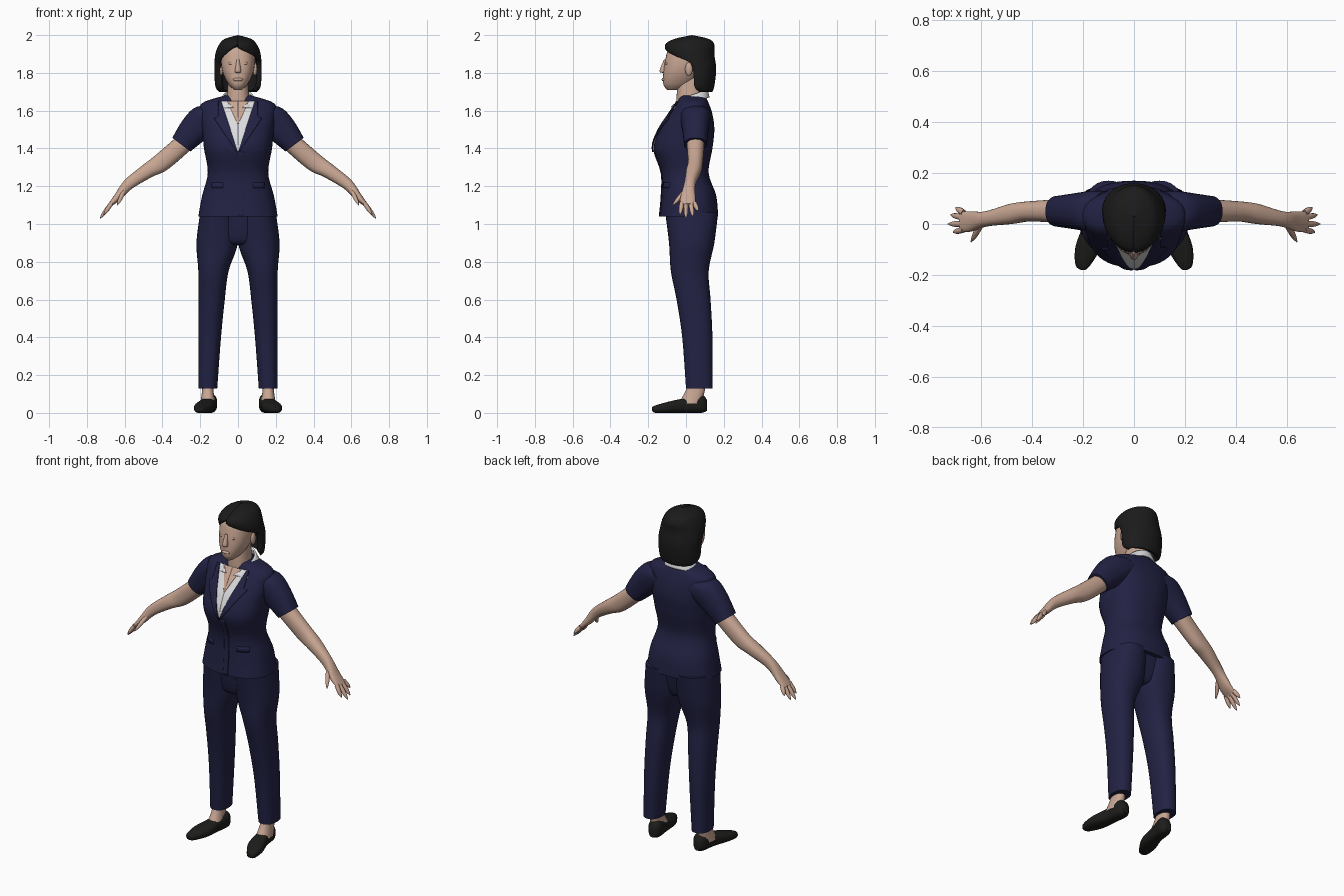
import bpy, bmesh, math
from mathutils import Vector

default_cube = bpy.data.objects.get("Cube")
if default_cube:
    bpy.data.objects.remove(default_cube, do_unlink=True)


def material(name, red, green, blue):
    mat = bpy.data.materials.new(name)
    mat.use_nodes = True
    shader = mat.node_tree.nodes["Principled BSDF"]
    shader.inputs["Base Color"].default_value = (red, green, blue, 1)
    shader.inputs["Roughness"].default_value = .8
    mat.diffuse_color = (red, green, blue, 1)
    return mat


NAVY = material("navy cloth", .016, .016, .058)
SKIN = material("skin", .58, .38, .29)
HAIR = material("black hair", .011, .011, .011)
LEATHER = material("black leather", .012, .012, .011)
WHITE = material("white cloth", .72, .72, .74)
X, Y, Z = Vector((1, 0, 0)), Vector((0, 1, 0)), Vector((0, 0, 1))


def catmull(before, start, end, after, t):
    """One coordinate of a smooth curve between start and end."""
    slope_in, slope_out = (end - before) / 2, (after - start) / 2
    gap = end - start
    return start + t * (slope_in + t * (3 * gap - 2 * slope_in - slope_out
                                        + t * (slope_in + slope_out - 2 * gap)))


def spline(rows, steps=5):
    """Smooth curve through tuples of any length."""
    padded = [rows[0], *rows, rows[-1]]
    curve = []
    for group in zip(padded, padded[1:], padded[2:], padded[3:]):
        for step in range(steps):
            curve.append(tuple(catmull(*values, step / steps) for values in zip(*group)))
    return curve + [tuple(rows[-1])]


def surface(name, mat, grid, closed=False, thickness=0, mirror=False):
    """Quads over rows of points; closed rows become a capped tube."""
    bm = bmesh.new()
    rows = [[bm.verts.new(point) for point in row] for row in grid]
    count = len(rows[0])
    for low, high in zip(rows, rows[1:]):
        for j in range(count if closed else count - 1):
            k = (j + 1) % count
            bm.faces.new((low[j], low[k], high[k], high[j]))
    if closed:
        bm.faces.new(rows[0][::-1])
        bm.faces.new(rows[-1])
        bmesh.ops.recalc_face_normals(bm, faces=bm.faces)
    mesh = bpy.data.meshes.new(name)
    bm.to_mesh(mesh)
    bm.free()
    mesh.materials.append(mat)
    obj = bpy.data.objects.new(name, mesh)
    bpy.context.collection.objects.link(obj)
    bpy.ops.object.select_all(action='DESELECT')
    obj.select_set(True)
    bpy.context.view_layer.objects.active = obj
    bpy.ops.object.shade_smooth_by_angle(angle=math.radians(50))
    if thickness:
        solidify = obj.modifiers.new("thickness", 'SOLIDIFY')
        solidify.thickness, solidify.offset = thickness, -1
    if mirror:
        obj.modifiers.new("other side", 'MIRROR').use_mirror_merge = False


def loft(name, mat, rings, u=X, v=Y, power=2.3, sides=32, mirror=False):
    """Tube through superellipse rings (x, y, z, radius_u, radius_v)."""
    def bulge(value):
        return math.copysign(abs(value) ** (2 / power), value)

    angles = [math.tau * i / sides for i in range(sides)]
    grid = [[Vector((x, y, z)) + u * ru * bulge(math.cos(a)) + v * rv * bulge(math.sin(a))
             for a in angles] for x, y, z, ru, rv in spline(rings)]
    surface(name, mat, grid, closed=True, mirror=mirror)


def stack(*rows):
    """Level rings from (height, half_width, front, back)."""
    return [(0, (front + back) / 2, z, width, (back - front) / 2) for z, width, front, back in rows]


def blob(name, mat, centre, size, mirror=False):
    """Ellipsoid made of rounded rings."""
    x, y, z = centre
    rings = []
    for i in range(-4, 5):
        a = i * math.pi / 8.1
        rings.append((x, y, z + size[2] * math.sin(a), size[0] * math.cos(a), size[1] * math.cos(a)))
    loft(name, mat, rings, power=2, sides=16, mirror=mirror)


# Jacket body
POWER = 2.4
torso = stack((1.04, .21, -.14, .17), (1.15, .19, -.13, .16), (1.27, .16, -.13, .12),
              (1.4, .18, -.17, .14), (1.5, .19, -.14, .15), (1.58, .2, -.09, .14),
              (1.64, .19, -.05, .12), (1.68, .07, -.03, .1))
loft("jacket_body", NAVY, torso, power=POWER, sides=48)
torso_curve = spline(torso)


def on_front(x, z, offset):
    """Point lying just off the front of the jacket."""
    for low, high in zip(torso_curve, torso_curve[1:]):
        if low[2] <= z <= high[2]:
            t = (z - low[2]) / (high[2] - low[2])
            _, centre, _, width, depth = (a + (b - a) * t for a, b in zip(low, high))
            reach = min(abs(x) / width, .99)
            return (x, centre - depth * (1 - reach ** POWER) ** (1 / POWER) - offset, z)


def panel(name, mat, bottom, top, inner, outer, offset, mirror=True, rows=24, columns=8):
    """Thin cloth plate between two edges given as functions of height."""
    grid = []
    for i in range(rows + 1):
        z = bottom + (top - bottom) * i / rows
        a, b = inner(z), outer(z)
        grid.append([on_front(a + (b - a) * j / columns, z, offset) for j in range(columns + 1)])
    surface(name, mat, grid, thickness=.007, mirror=mirror)


# Neckline: shirt, bare chest and notched lapels share one V shape
V_POINT, NOTCH, THROAT, COLLAR = 1.38, 1.57, 1.53, 1.65


def centre_line(z):
    return 0


def lapel_inner(z):
    return .33 * (z - V_POINT)


def lapel_outer(z):
    return .005 + .68 * (z - V_POINT) if z < NOTCH else .105


def chest_edge(z):
    return .002 + .45 * (z - THROAT)


panel("shirt_front", WHITE, V_POINT, COLLAR, centre_line, lambda z: lapel_inner(z) + .004, .006)
panel("chest_skin", SKIN, THROAT, COLLAR, centre_line, chest_edge, .009)
panel("lapel", NAVY, V_POINT, COLLAR, lapel_inner, lapel_outer, .012)
panel("front_overlap", NAVY, torso[0][2], V_POINT, centre_line, lambda z: .03, .004, mirror=False)
panel("pocket_flap", NAVY, 1.19, 1.22, lambda z: .08, lambda z: .14, .004, rows=2)

# Shirt collar, wrapping round the back of the neck and dipping to two points
collar_low, collar_high = [], []
for i in range(33):
    turn = 1 - i / 16
    dip = turn * turn
    a, b = math.radians(160 * turn), math.radians(118 * turn)
    collar_high.append(Vector((.077 * math.sin(a), .04 + .075 * math.cos(a) - .05 * dip, 1.71 - .09 * dip)))
    collar_low.append(Vector((.118 * math.sin(b), .04 + .085 * math.cos(b) - .065 * dip, 1.67 - .055 * dip)))
collar = [[low.lerp(high, step / 4) for low, high in zip(collar_low, collar_high)] for step in range(5)]
surface("shirt_collar", WHITE, collar, thickness=.009)

# Sleeves, arms and hands
loft("sleeve", NAVY, [(.1, .05, 1.58, .08, .08), (.16, .05, 1.56, .09, .08),
                      (.23, .05, 1.5, .08, .07), (.3, .05, 1.42, .06, .06)],
     u=Vector((.8, 0, .6)), mirror=True)
across = Vector((.65, 0, .76))
loft("arm", SKIN, [(.25, .05, 1.46, .05, .05), (.4, .05, 1.33, .05, .04), (.48, .04, 1.28, .04, .04),
                   (.58, .02, 1.21, .03, .03), (.64, .01, 1.14, .02, .04), (.68, .01, 1.1, .01, .04)],
     u=across, sides=24, mirror=True)


def finger(name, base, tip):
    base, tip = Vector(base), Vector(tip)
    side = (tip - base).cross(across).normalized()
    rings = []
    for i in range(5):
        t = i / 4
        radius = .012 * (1 - .8 * t ** 4)
        rings.append((*base.lerp(tip, t), radius, radius))
    loft(name, SKIN, rings, u=across, v=side, sides=12, mirror=True)


tips = {"little_finger": (.7, .064, 1.07), "ring_finger": (.72, .036, 1.04),
        "middle_finger": (.73, 0, 1.03), "index_finger": (.71, -.032, 1.05)}
for name, tip in tips.items():
    finger(name, (.67, .7 * tip[1], 1.11), tip)
finger("thumb", (.6, 0, 1.18), (.64, -.07, 1.1))

# Trousers
loft("trouser_leg", NAVY, [(.16, .07, .13, .05, .07), (.15, .06, .4, .06, .08), (.14, .04, .6, .07, .09),
                           (.13, .02, .75, .08, .1), (.11, .03, .9, .11, .12), (.1, .03, 1.06, .1, .14)],
     mirror=True)
loft("trouser_seat", NAVY, stack((.89, .06, -.05, .09), (.92, .15, -.08, .12), (1.06, .19, -.1, .15)))

# Feet and slip-on shoes
loft("ankle", SKIN, [(.16, .02, .05, .04, .06), (.16, .05, .12, .03, .05), (.16, .06, .18, .03, .04)],
     sides=24, mirror=True)
loft("shoe", LEATHER, [(.15, .11, .04, .02, .03), (.15, .08, .05, .04, .05), (.16, 0, .04, .04, .04),
                       (.18, -.09, .03, .05, .03), (.2, -.16, .02, .03, .02), (.2, -.18, .02, .01, .01)],
     v=Z, power=2.6, mirror=True)

# Neck, head and features
loft("neck", SKIN, stack((1.58, .08, -.05, .1), (1.67, .06, -.05, .09), (1.8, .05, -.04, .08)))
loft("head", SKIN, stack((1.71, .02, -.1, -.04), (1.74, .05, -.12, .03), (1.8, .08, -.12, .08),
                         (1.87, .09, -.11, .11), (1.93, .08, -.09, .11), (1.97, .04, -.04, .08)))
loft("nose", SKIN, [(0, -.11, 1.87, .007, .007), (0, -.12, 1.81, .016, .02), (0, -.11, 1.8, .01, .01)],
     sides=16)
blob("lips", SKIN, (0, -.117, 1.765), (.026, .012, .01))
blob("eyelid", SKIN, (.035, -.1, 1.85), (.016, .01, .008), mirror=True)
blob("ear", SKIN, (.09, .015, 1.82), (.012, .02, .035), mirror=True)


# Bobbed hair, open at the face and closing into a side-swept fringe
def sweep(z, start, rise):
    """Angle from the back of the head to the hairline."""
    blend = min(max((z - 1.86) / rise, 0), 1)
    return math.radians(start + (180 - start) * blend)


bob = stack((1.7, .1, .02, .14), (1.73, .12, -.03, .15), (1.82, .125, -.05, .16), (1.9, .12, -.1, .15),
            (1.95, .1, -.11, .15), (1.98, .07, -.06, .12), (2, .001, .03, .032))
strands = []
for _, centre, z, width, depth in spline(bob):
    left, right = sweep(z, 100, .07), sweep(z, 126, .1)
    angles = [left - (left + right) * i / 40 for i in range(41)]
    strands.append([(width * math.sin(a), centre + depth * math.cos(a), z) for a in angles])
surface("bobbed_hair", HAIR, strands, thickness=.026)
